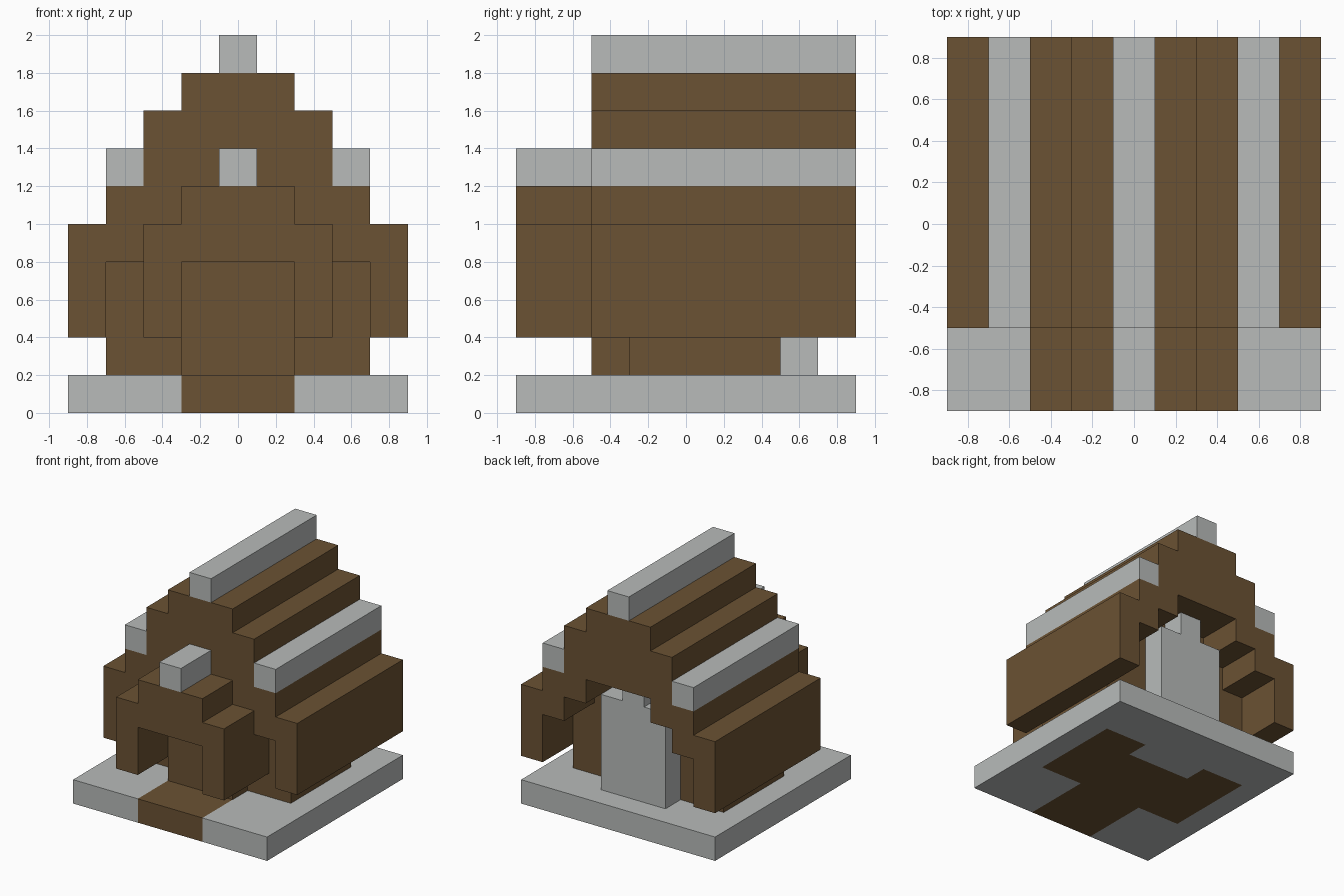
import bpy
import bmesh
from mathutils import Vector

cube = bpy.data.objects.get("Cube")
if cube:
    bpy.data.objects.remove(cube, do_unlink=True)


def make_material(name, rgb):
    mat = bpy.data.materials.new(name)
    mat.use_nodes = True
    colour = (*rgb, 1.0)
    mat.diffuse_color = colour
    mat.node_tree.nodes["Principled BSDF"].inputs["Base Color"].default_value = colour
    return mat


BROWN = make_material("wood brown", (0.147, 0.084, 0.033))
GREY = make_material("stone grey", (0.479, 0.497, 0.491))


def prism(name, half, start, end, mat, axis="y"):
    """Mirror a +x half outline across x = 0 and extrude it along y or z."""
    outline = half + [(-x, v) for x, v in reversed(half)]
    bm = bmesh.new()
    if axis == "y":
        verts = [bm.verts.new((x, start, v)) for x, v in outline]
        step = Vector((0, end - start, 0))
    else:
        verts = [bm.verts.new((x, v, start)) for x, v in outline]
        step = Vector((0, 0, end - start))
    face = bm.faces.new(verts)
    extruded = bmesh.ops.extrude_face_region(bm, geom=[face], use_keep_orig=True)
    moved = [g for g in extruded["geom"] if isinstance(g, bmesh.types.BMVert)]
    bmesh.ops.translate(bm, verts=moved, vec=step)
    bmesh.ops.recalc_face_normals(bm, faces=bm.faces)
    mesh = bpy.data.meshes.new(name)
    bm.to_mesh(mesh)
    bm.free()
    mesh.materials.append(mat)
    obj = bpy.data.objects.new(name, mesh)
    bpy.context.collection.objects.link(obj)
    return obj


def box(name, x0, x1, y0, y1, z0, z1, mat):
    obj = prism(name, [(0.5, z0), (0.5, z1)], y0, y1, mat)
    for v in obj.data.vertices:
        v.co.x = x0 + (v.co.x + 0.5) * (x1 - x0)
    return obj


# Ground slab: stone border wrapped around the wooden floor and path
floor_edge = [(0.3, -0.9), (0.3, -0.3), (0.7, -0.3), (0.7, 0.5), (0.3, 0.5), (0.3, 0.3)]
prism("wooden_floor_and_path", floor_edge, 0, 0.2, BROWN, axis="z")
prism("stone_base", [(0.9, 0.9), (0.9, -0.9)] + floor_edge, 0, 0.2, GREY, axis="z")

# House body, whose stepped top fits the underside of the roof
roof_underside = [(0.7, 0.8), (0.5, 0.8), (0.5, 1.0), (0.3, 1.0), (0.3, 1.2)]
prism("house_body", [(0.7, 0.2)] + roof_underside, -0.3, 0.5, BROWN)
box("front_door", -0.3, 0.3, -0.5, -0.3, 0.2, 0.8, BROWN)

# Stepped main roof, overhanging at both ends
roof_top = [(0.3, 1.8), (0.3, 1.6), (0.5, 1.6), (0.5, 1.2), (0.7, 1.2),
            (0.7, 1.0), (0.9, 1.0), (0.9, 0.4), (0.7, 0.4)]
prism("main_roof", roof_top + roof_underside, -0.5, 0.9, BROWN)

# Stone beams on the roof
box("ridge_beam", -0.1, 0.1, -0.5, 0.9, 1.8, 2.0, GREY)
box("left_roof_beam", 0.5, 0.7, -0.5, 0.9, 1.2, 1.4, GREY)
box("right_roof_beam", -0.7, -0.5, -0.5, 0.9, 1.2, 1.4, GREY)

# Porch roof with hanging sides, and its ridge beam
porch = [(0.3, 1.2), (0.3, 1.0), (0.5, 1.0), (0.5, 0.4), (0.3, 0.4), (0.3, 0.8)]
prism("porch_roof", porch, -0.9, -0.3, BROWN)
box("porch_ridge_beam", -0.1, 0.1, -0.9, -0.5, 1.2, 1.4, GREY)

# Stone chimney breast against the back wall
chimney = [(0.3, 0.2), (0.3, 1.0), (0.1, 1.0), (0.1, 1.2)]
prism("chimney_breast", chimney, 0.5, 0.7, GREY)
